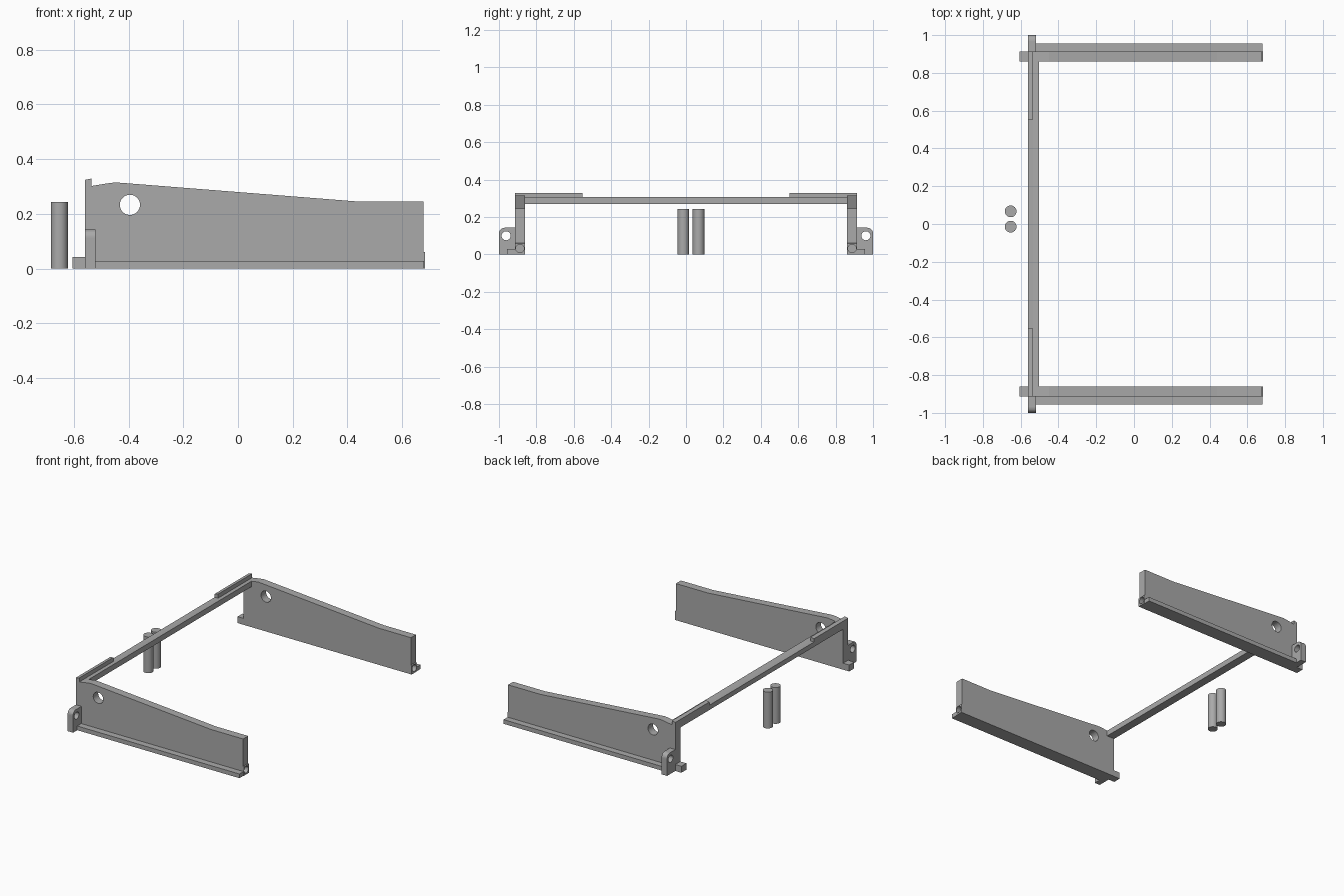
import bpy, bmesh, math
from mathutils import Vector

if "Cube" in bpy.data.objects:
    bpy.data.objects.remove(bpy.data.objects["Cube"])

grey = bpy.data.materials.new("plain grey")
grey.diffuse_color = (0.4, 0.4, 0.4, 1)
grey.use_nodes = True
grey.node_tree.nodes["Principled BSDF"].inputs["Base Color"].default_value = grey.diffuse_color


def prism(name, pts, axis, a, b):
    """Extrude a 2D outline along an axis: 'x' outline is (y, z), 'y' is (x, z), 'z' is (x, y)."""
    def place(p, d):
        return {"x": (d, p[0], p[1]), "y": (p[0], d, p[1]), "z": (p[0], p[1], d)}[axis]
    bm = bmesh.new()
    low = [bm.verts.new(place(p, a)) for p in pts]
    high = [bm.verts.new(place(p, b)) for p in pts]
    bm.faces.new(low)
    bm.faces.new(high)
    n = len(pts)
    for i in range(n):
        j = (i + 1) % n
        bm.faces.new((low[i], low[j], high[j], high[i]))
    bmesh.ops.recalc_face_normals(bm, faces=bm.faces)
    me = bpy.data.meshes.new(name)
    bm.to_mesh(me)
    bm.free()
    me.materials.append(grey)
    ob = bpy.data.objects.new(name, me)
    bpy.context.collection.objects.link(ob)
    return ob


def circle(u, v, r, n=32):
    return [(u + r * math.cos(2 * math.pi * i / n), v + r * math.sin(2 * math.pi * i / n))
            for i in range(n)]


def rect(u0, u1, v0, v1):
    return [(u0, v0), (u1, v0), (u1, v1), (u0, v1)]


def cut(ob, cutter):
    cutter.hide_render = True
    cutter.hide_viewport = True
    mod = ob.modifiers.new("hole", "BOOLEAN")
    mod.operation = "DIFFERENCE"
    mod.solver = "EXACT"
    mod.object = cutter


def smooth(ob):
    bpy.ops.object.select_all(action="DESELECT")
    ob.select_set(True)
    bpy.context.view_layer.objects.active = ob
    bpy.ops.object.shade_smooth_by_angle(angle=math.radians(30))


for side, s in (("front", -1), ("back", 1)):
    # Tapered side plate with a round hole and a blind socket in its free end
    outline = [(-0.56, 0), (0.683, 0), (0.683, 0.06), (0.677, 0.062), (0.677, 0.245),
               (0.44, 0.245), (-0.42, 0.313), (-0.45, 0.315), (-0.48, 0.311), (-0.535, 0.302), (-0.56, 0.302)]
    plate = prism(side + "_side_plate", outline, "y", s * 0.86, s * 0.913)
    cut(plate, prism(side + "_plate_hole_cutter", circle(-0.395, 0.233, 0.037), "y", s * 0.8, s * 1.0))
    cut(plate, prism(side + "_socket_cutter", circle(s * 0.888, 0.032, 0.022), "x", 0.63, 0.72))

    # Foot flange along the outside
    prism(side + "_foot_flange", rect(-0.52, 0.68, 0, 0.028), "y", s * 0.913, s * 0.956)

    # Square peg at the joined end
    prism(side + "_end_peg", rect(-0.605, -0.56, 0, 0.043), "y", s * 0.86, s * 0.913)

    # Screw ear with a rounded outer corner
    arc = [(s * (0.97 + 0.03 * math.cos(t)), 0.113 + 0.03 * math.sin(t))
           for t in (math.pi / 2 * i / 6 for i in range(7))]
    ear = prism(side + "_screw_ear", [(s * 0.913, 0), (s, 0)] + arc + [(s * 0.913, 0.143)],
                "x", -0.56, -0.52)
    cut(ear, prism(side + "_ear_hole_cutter", circle(s * 0.962, 0.1, 0.024), "x", -0.6, -0.48))

    # Raised lip on the corner
    prism(side + "_corner_lip", [(-0.56, 0.302), (-0.535, 0.302), (-0.535, 0.329), (-0.56, 0.324)],
          "y", s * 0.553, s * 0.913)

# Cross bar joining the plates
prism("cross_bar", [(-0.56, 0.27), (-0.503, 0.27), (-0.503, 0.307), (-0.535, 0.302), (-0.56, 0.302)],
      "y", -0.86, 0.86)

# Two loose pins
for i, y in enumerate((-0.014, 0.067)):
    smooth(prism("pin_%d" % (i + 1), circle(-0.653, y, 0.031), "z", 0, 0.243))
